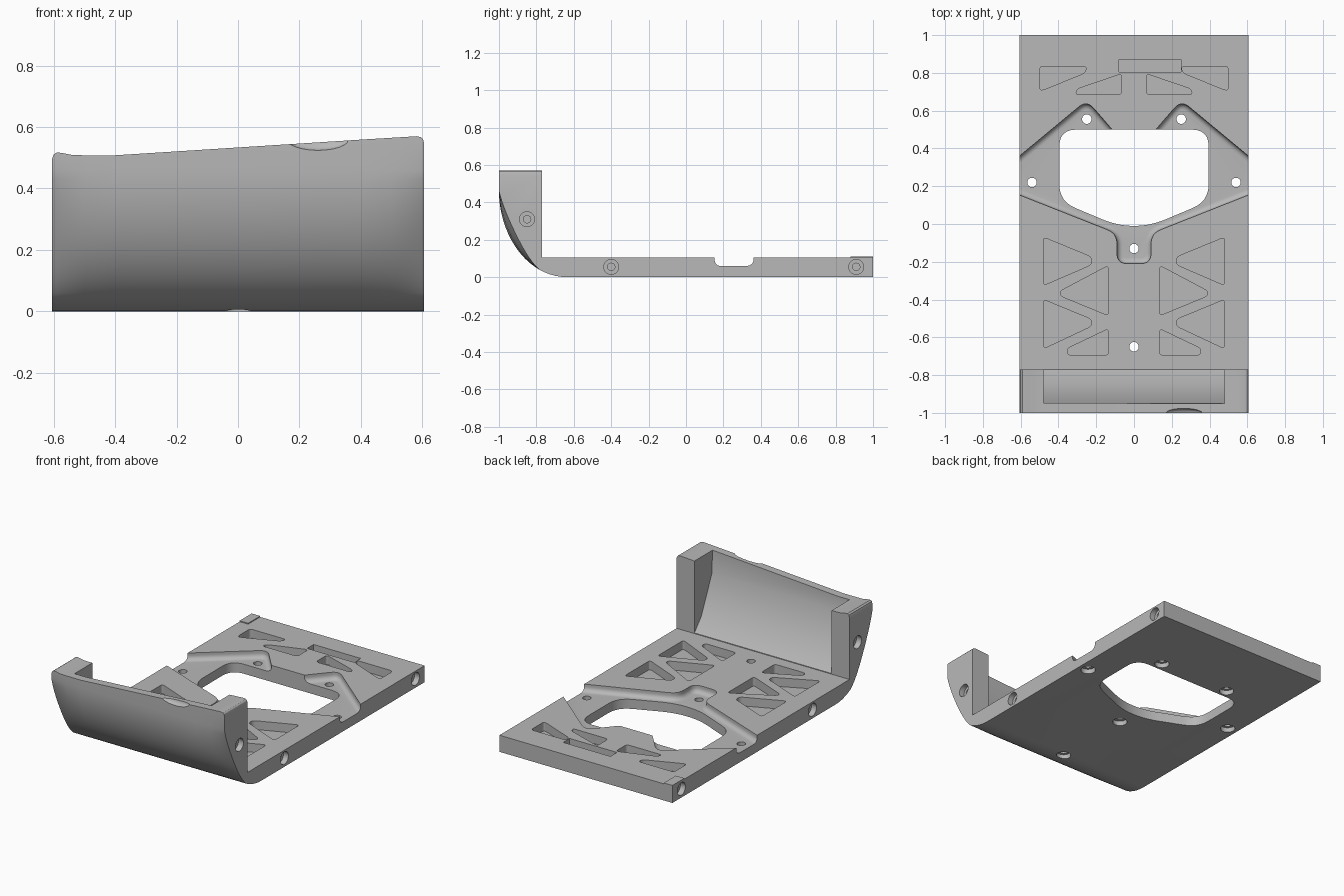
import bpy, bmesh, math
from mathutils import Vector

old = bpy.data.objects.get("Cube")
if old:
    bpy.data.objects.remove(old, do_unlink=True)

HALF, TOP, FLOOR = 0.605, 0.105, 0.06

grey = bpy.data.materials.new("plain grey")
grey.use_nodes = True
grey.diffuse_color = (0.48, 0.48, 0.48, 1)
bsdf = next(n for n in grey.node_tree.nodes if n.type == 'BSDF_PRINCIPLED')
bsdf.inputs["Base Color"].default_value = (0.48, 0.48, 0.48, 1)


def loft(name, rings):
    """Closed solid through a list of equally long point loops."""
    bm = bmesh.new()
    vs = [[bm.verts.new(p) for p in ring] for ring in rings]
    n = len(vs[0])
    for a, b in zip(vs, vs[1:]):
        for i in range(n):
            j = (i + 1) % n
            bm.faces.new((a[i], a[j], b[j], b[i]))
    bm.faces.new(vs[0][::-1])
    bm.faces.new(vs[-1])
    bmesh.ops.recalc_face_normals(bm, faces=bm.faces[:])
    me = bpy.data.meshes.new(name)
    bm.to_mesh(me)
    bm.free()
    me.materials.append(grey)
    ob = bpy.data.objects.new(name, me)
    bpy.context.collection.objects.link(ob)
    return ob


def rounded(points, r, steps=6):
    """Round every corner of a polygon, starting r along each edge."""
    pts = [Vector(p) for p in points]
    out = []
    for i, p in enumerate(pts):
        a, b = pts[i - 1] - p, pts[(i + 1) % len(pts)] - p
        a = p + a.normalized() * min(r, a.length * 0.48)
        b = p + b.normalized() * min(r, b.length * 0.48)
        for k in range(steps + 1):
            t = k / steps
            out.append(a * (1 - t) ** 2 + p * 2 * t * (1 - t) + b * t * t)
    return out


def prism(name, outline, z0, z1, fillet=0):
    """Upright prism, with an optional fillet around its floor."""
    area = sum(p.x * q.y - q.x * p.y for p, q in zip(outline, outline[1:] + outline[:1]))
    if area < 0:
        outline = outline[::-1]
    n = len(outline)
    layers = [(0, z0), (0, z1)]
    if fillet:
        arc = [k * math.pi / 12 for k in range(7)]
        layers = [(fillet * (1 - math.sin(a)), z0 + fillet * (1 - math.cos(a))) for a in arc]
        layers.append((0, z1))
    rings = []
    for inset, z in layers:
        ring = []
        for i, p in enumerate(outline):
            d = (outline[(i + 1) % n] - outline[i - 1]).normalized()
            ring.append((p.x - d.y * inset, p.y + d.x * inset, z))
        rings.append(ring)
    return loft(name, rings)


def rod(name, start, axis, length, r, sides=24):
    """Round bar along 'x' or 'z' from a start point."""
    rings = []
    for s in (0, length):
        ring = []
        for k in range(sides):
            c, d = r * math.cos(k * math.tau / sides), r * math.sin(k * math.tau / sides)
            off = Vector((s, c, d)) if axis == 'x' else Vector((c, d, s))
            ring.append(Vector(start) + off)
        rings.append(ring)
    return loft(name, rings)


def cut(body, cutter):
    mod = body.modifiers.new("cut", 'BOOLEAN')
    mod.operation, mod.solver, mod.object = 'DIFFERENCE', 'EXACT', cutter
    bpy.context.view_layer.objects.active = body
    bpy.ops.object.modifier_apply(modifier=mod.name)
    bpy.data.objects.remove(cutter, do_unlink=True)


# Tray body: base plate with a bowed upturned front wall and a sloping rim
RIM = [(-HALF, 0.495), (-0.6, 0.51), (-0.59, 0.517), (-0.575, 0.516), (-0.54, 0.509),
       (-0.5, 0.508), (-0.4, 0.508), (0.4, 0.559), (0.5, 0.565), (0.55, 0.568),
       (0.58, 0.57), (0.595, 0.567), (0.602, 0.56), (HALF, 0.548)]
CURVE = [Vector(p) for p in ((-0.63, 0), (-0.86, 0), (-1, 0.24), (-1, 0.46))]
sections = []
for x, rim in RIM:
    bow = max(0, (abs(x) - 0.4) / (HALF - 0.4)) ** 2
    ring = [(x, 1, 0)]
    for k in range(21):
        t = k / 20
        p = (CURVE[0] * (1 - t) ** 3 + CURVE[1] * 3 * t * (1 - t) ** 2
             + CURVE[2] * 3 * t * t * (1 - t) + CURVE[3] * t ** 3)
        pull = 0.035 * bow * math.sin(math.pi * max(0, (t - 0.25) / 0.75))
        ring.append((x, p.x + pull, p.y + pull * 0.3))
    ring += [(x, -1, rim), (x, -0.77, rim), (x, -0.77, TOP), (x, 1, TOP)]
    sections.append(ring)
tray = loft("tray_body", sections)

# Hollow behind the front wall, leaving a block at each end
hollow = [(-0.955, 0.7), (-0.945, 0.42), (-0.84, 0.19), (-0.768, 0.107), (-0.7, 0.107), (-0.7, 0.7)]
cut(tray, loft("hollow", [[(x, y, z) for y, z in hollow] for x in (-0.48, 0.48)]))

# Sunken frame with a filleted floor, then the window through it
half = [(0.09, -0.21), (0.09, -0.05), (0.66, 0.175), (0.66, 0.315), (0.25, 0.655), (0.09, 0.47)]
frame = half + [(-x, y) for x, y in half[::-1]]
cut(tray, prism("sunken_frame", rounded(frame, 0.055), FLOOR, 0.3, 0.03))
half = [(0.085, -0.01), (0.395, 0.12), (0.395, 0.5)]
window = half + [(-x, y) for x, y in half[::-1]]
cut(tray, prism("window", rounded(window, 0.09), -0.2, 0.3))

# Lightening pockets, mirrored left and right
pockets = [
    [(0.5, 0.835), (0.25, 0.835), (0.26, 0.8), (0.48, 0.71), (0.5, 0.71)],
    [(0.065, 0.795), (0.3, 0.715), (0.31, 0.685), (0.065, 0.685)],
    [(0.48, -0.07), (0.48, -0.325), (0.225, -0.215), (0.225, -0.175)],
    [(0.135, -0.22), (0.135, -0.485), (0.39, -0.38), (0.39, -0.355)],
    [(0.48, -0.4), (0.48, -0.66), (0.225, -0.54), (0.225, -0.505)],
    [(0.135, -0.555), (0.135, -0.695), (0.35, -0.695), (0.355, -0.66)],
]
for outline in pockets:
    for side in (1, -1):
        shape = rounded([(x * side, y) for x, y in outline], 0.022)
        cut(tray, prism("pocket", shape, 0.05, 0.3))
slot = [Vector(p) for p in ((-0.08, 0.805), (0.25, 0.805), (0.25, 0.87), (-0.08, 0.87))]
cut(tray, prism("slot", slot, 0.06, 0.3))

# Screw holes through the plate, counterbored from below
for x, y in ((-0.25, 0.555), (0.25, 0.555), (-0.54, 0.22), (0.54, 0.22), (0, -0.13), (0, -0.65)):
    cut(tray, rod("hole", (x, y, -0.1), 'z', 0.4, 0.025))
    cut(tray, rod("counterbore", (x, y, -0.1), 'z', 0.13, 0.043))

# Blind counterbored holes in both sides
for y, z in ((-0.85, 0.31), (-0.4, 0.055), (0.91, 0.055)):
    for side in (1, -1):
        start = (side * 0.7, y, z)
        cut(tray, rod("side_hole", start, 'x', -side * 0.2, 0.02))
        cut(tray, rod("side_counterbore", start, 'x', -side * 0.13, 0.04))

# Shallow finger scoop on the front rim
scoop = []
for k in range(1, 12):
    a = math.pi * k / 12
    scoop.append([(0.26 - 0.1 * math.cos(a),
                   -1 + 0.025 * math.sin(a) * math.cos(b * math.tau / 16),
                   0.56 + 0.036 * math.sin(a) * math.sin(b * math.tau / 16)) for b in range(16)])
cut(tray, loft("scoop", scoop))

# Raised pad on the back corner
pad_shape = [Vector(p) for p in ((-HALF, 0.88), (-0.545, 0.88), (-0.545, 1), (-HALF, 1))]
pad = prism("corner_pad", pad_shape, TOP - 0.01, TOP + 0.006)

bpy.ops.object.select_all(action='DESELECT')
tray.select_set(True)
bpy.context.view_layer.objects.active = tray
bpy.ops.object.shade_smooth_by_angle(angle=math.radians(30))
